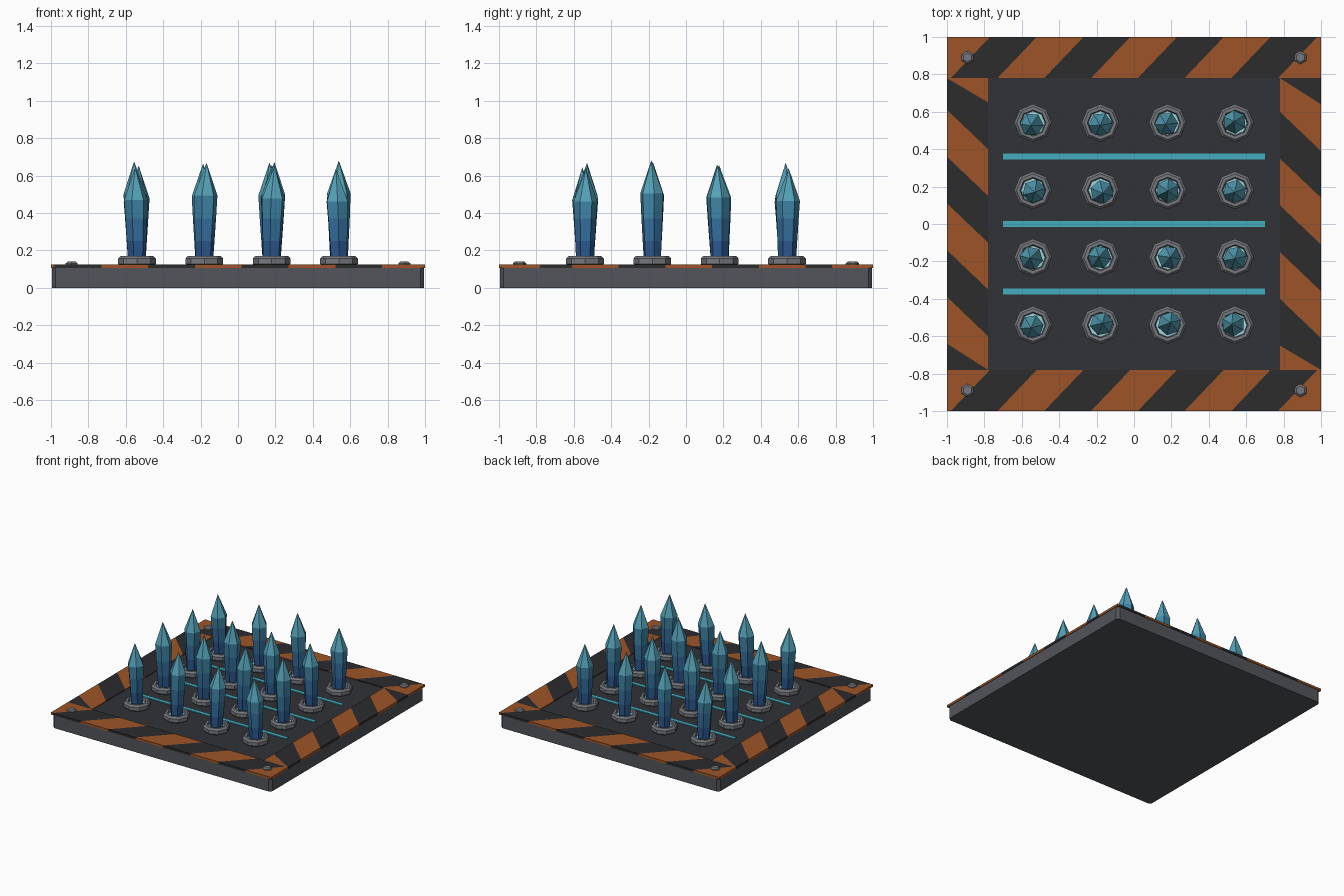
import bpy, bmesh, math, random
from mathutils import Matrix

if "Cube" in bpy.data.objects:
    bpy.data.objects.remove(bpy.data.objects["Cube"])

random.seed(4)


def mat(name, rgb):
    m = bpy.data.materials.new(name)
    m.diffuse_color = (*rgb, 1)
    m.use_nodes = True
    m.node_tree.nodes["Principled BSDF"].inputs["Base Color"].default_value = m.diffuse_color
    return m


ORANGE = mat("hazard_orange", (0.34, 0.09, 0.02))
BLACK = mat("hazard_black", (0.025, 0.025, 0.027))
BODY = mat("dark_steel", (0.085, 0.09, 0.105))
PANEL = mat("panel_black", (0.03, 0.032, 0.037))
STEEL = mat("collar_steel", (0.18, 0.19, 0.21))
TEAL = mat("glow_teal", (0.06, 0.42, 0.52))
PALE = mat("socket_glow", (0.35, 0.68, 0.72))
ICE = [mat("crystal_%d" % i, c) for i, c in enumerate(
    [(0.025, 0.1, 0.28), (0.035, 0.16, 0.34), (0.05, 0.24, 0.39), (0.09, 0.36, 0.48)])]


def finish(name, bm, mats):
    bmesh.ops.recalc_face_normals(bm, faces=bm.faces)
    me = bpy.data.meshes.new(name)
    bm.to_mesh(me)
    bm.free()
    for m in mats:
        me.materials.append(m)
    ob = bpy.data.objects.new(name, me)
    bpy.context.collection.objects.link(ob)
    return ob


def box(name, size, center, m, corner=0):
    bm = bmesh.new()
    bmesh.ops.create_cube(bm, size=1, matrix=Matrix.Translation(center) @ Matrix.Diagonal((*size, 1)))
    if corner:
        edges = [e for e in bm.edges if abs(e.verts[0].co.z - e.verts[1].co.z) > 1e-4]
        bmesh.ops.bevel(bm, geom=edges, offset=corner, segments=1, affect='EDGES')
    return finish(name, bm, [m])


def loft(name, rings, sides, mats, loc, turn=0):
    """Stack of n-gons (radius, z, dx, dy); radius 0 closes to a point."""
    bm = bmesh.new()
    prev = None
    for i, (r, z, dx, dy) in enumerate(rings):
        n = sides if r else 1
        ring = [bm.verts.new((loc[0] + dx + r * math.cos(turn + math.tau * k / sides),
                              loc[1] + dy + r * math.sin(turn + math.tau * k / sides), z))
                for k in range(n)]
        if prev:
            for k in range(sides):
                j = (k + 1) % sides
                quad = [prev[k], prev[j]] + ([ring[j], ring[k]] if n > 1 else ring)
                bm.faces.new(quad).material_index = min(i - 1, len(mats) - 1)
        else:
            bm.faces.new(ring)
        prev = ring
    if len(prev) > 1:
        bm.faces.new(prev)
    return finish(name, bm, mats)


def hazard_strip(name, place, outer0, inner0, count, limit, first):
    """Slanted stripes; place(u, v) maps along-strip and outer/inner distance to x, y."""
    bm = bmesh.new()
    clamp = lambda u: max(-limit, min(limit, u))
    cuts = [(-limit, -limit)]
    cuts += [(clamp(outer0 + 0.25 * k), clamp(inner0 + 0.25 * k)) for k in range(count)]
    cuts.append((limit, limit))
    for i, ((a, b), (c, d)) in enumerate(zip(cuts, cuts[1:])):
        pts = list(dict.fromkeys([(a, 1.0), (c, 1.0), (d, 0.78), (b, 0.78)]))
        low, high = [[bm.verts.new((*place(u, v), z)) for u, v in pts] for z in (0.106, 0.124)]
        faces = [bm.faces.new(low[::-1]), bm.faces.new(high)]
        n = len(pts)
        for k in range(n):
            j = (k + 1) % n
            faces.append(bm.faces.new((low[k], low[j], high[j], high[k])))
        for f in faces:
            f.material_index = (i + first) % 2
    return finish(name, bm, [ORANGE, BLACK])


# Base slab and inset panel
box("base_slab", (1.99, 1.99, 0.108), (0, 0, 0.054), BODY, 0.02)
box("top_panel", (1.56, 1.56, 0.02), (0, 0, 0.108), PANEL)

# Hazard striped border
hazard_strip("front_border", lambda u, v: (u, -v), -0.98, -0.77, 8, 1.0, 0)
hazard_strip("back_border", lambda u, v: (-u, v), -0.98, -0.77, 8, 1.0, 0)
hazard_strip("left_border", lambda u, v: (-v, u), -0.64, -0.85, 7, 0.78, 1)
hazard_strip("right_border", lambda u, v: (v, -u), -0.64, -0.85, 7, 0.78, 1)

# Glowing bars between the spike rows
for i in range(3):
    box("glow_bar", (1.4, 0.032, 0.01), (0, -0.36 + 0.36 * i, 0.12), TEAL)

# Corner bolts
for x in (-0.89, 0.89):
    for y in (-0.89, 0.89):
        loft("corner_bolt", [(0.036, 0.12, 0, 0), (0.036, 0.131, 0, 0), (0.024, 0.141, 0, 0)],
             6, [STEEL], (x, y), math.pi / 6)

# Crystal spikes in collars
for x in (-0.54, -0.18, 0.18, 0.54):
    for y in (-0.54, -0.18, 0.18, 0.54):
        collar = [(0.085, 0.112), (0.101, 0.128), (0.101, 0.156), (0.088, 0.17), (0.07, 0.17), (0.064, 0.14)]
        loft("collar", [(r, z, 0, 0) for r, z in collar], 8, [STEEL] * 5, (x, y))
        loft("socket_glow", [(0.064, 0.13, 0, 0), (0.064, 0.148, 0, 0)], 8, [PALE], (x, y))
        lx, ly = random.uniform(-0.018, 0.018), random.uniform(-0.018, 0.018)
        tip = random.uniform(0.62, 0.68)
        sh = tip - 0.175
        rings = [(0.047, 0.13, 0, 0), (0.053, 0.25, lx * 0.2, ly * 0.2),
                 (0.059, 0.37, lx * 0.4, ly * 0.4), (0.064, sh, lx * 0.6, ly * 0.6), (0, tip, lx, ly)]
        loft("crystal_spike", rings, 6, ICE, (x, y), random.uniform(0, 1.05))
